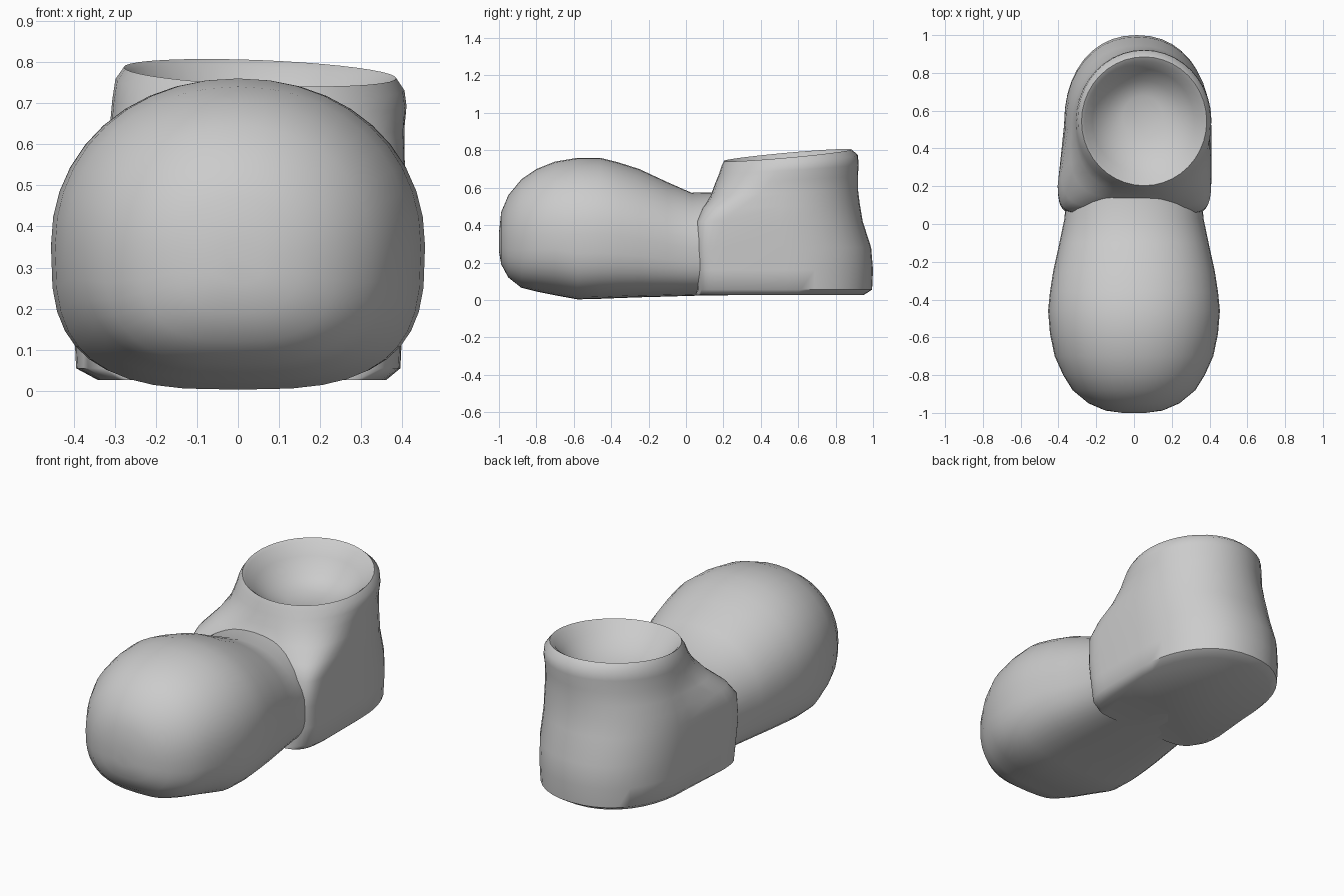
import bpy, math

N = 40


def power(v, e):
    return math.copysign(abs(v) ** e, v)


def loft(name, rings, angle=50):
    """Skin a list of equal rings and cap both ends."""
    n = len(rings[0])
    verts = [p for r in rings for p in r]
    faces = [(i * n + j, i * n + (j + 1) % n, (i + 1) * n + (j + 1) % n, (i + 1) * n + j)
             for i in range(len(rings) - 1) for j in range(n)]
    faces.append(tuple(reversed(range(n))))
    faces.append(tuple(range(len(verts) - n, len(verts))))
    me = bpy.data.meshes.new(name)
    me.from_pydata(verts, [], faces)
    ob = bpy.data.objects.new(name, me)
    bpy.context.collection.objects.link(ob)
    bpy.context.view_layer.objects.active = ob
    ob.select_set(True)
    bpy.ops.object.mode_set(mode='EDIT')
    bpy.ops.mesh.select_all(action='SELECT')
    bpy.ops.mesh.normals_make_consistent(inside=False)
    bpy.ops.object.mode_set(mode='OBJECT')
    bpy.ops.object.shade_smooth_by_angle(angle=math.radians(angle))
    ob.select_set(False)
    return ob


def toe_ring(y, half, bottom, top):
    """Round above, squarer towards the sole."""
    mid = bottom + (top - bottom) * 0.46
    low = 0.74 if y < -0.6 else 0.66
    ring = []
    for k in range(N):
        a = 2 * math.pi * k / N
        c, s = math.cos(a), math.sin(a)
        e = 0.95 if s >= 0 else low
        h = top - mid if s >= 0 else mid - bottom
        ring.append((half * power(c, e), y, mid + h * power(s, e)))
    return ring


def shaft_ring(z, left, right, front, back, ef, eb, tilt_y=0, tilt_x=0, bump=0):
    """Oval with its own front and back squareness; bump widens the front left."""
    cx, rx = (left + right) / 2, (right - left) / 2
    cy, ry = (front + back) / 2, (back - front) / 2
    ring = []
    for k in range(N):
        a = 2 * math.pi * k / N
        c, s = math.cos(a), math.sin(a)
        e = eb if s >= 0 else ef
        x, y = cx + rx * power(c, e), cy + ry * power(s, e)
        zz = z + tilt_y * (y - cy) + tilt_x * (x - cx)
        if c < 0:
            x -= bump * min(1, max(0, (0.5 - y) / 0.25)) * min(1, -c * 2)
        ring.append((x, y, zz))
    return ring


# Bulbous toe and instep: y, half width, bottom, top
toe = [(-1.0, 0.06, 0.26, 0.36), (-0.988, 0.15, 0.19, 0.47), (-0.95, 0.24, 0.12, 0.56),
       (-0.88, 0.325, 0.065, 0.645), (-0.80, 0.375, 0.045, 0.70), (-0.70, 0.42, 0.025, 0.74),
       (-0.58, 0.445, 0.003, 0.76), (-0.46, 0.455, 0.006, 0.76), (-0.36, 0.445, 0.01, 0.735),
       (-0.25, 0.428, 0.014, 0.70), (-0.10, 0.395, 0.018, 0.63), (0.03, 0.368, 0.022, 0.573),
       (0.14, 0.36, 0.025, 0.575), (0.22, 0.35, 0.025, 0.56), (0.4, 0.33, 0.028, 0.42)]
loft("toe_and_instep", [toe_ring(*r) for r in toe])

# Heel and ankle shaft, turned over at the rim and down into a shallow bowl
shaft = [
    (0.026, -0.34, 0.36, 0.05, 0.95, 0.30, 0.92),
    (0.055, -0.365, 0.395, 0.06, 0.995, 0.24, 0.92, 0, 0, 0.03),
    (0.16, -0.37, 0.40, 0.055, 1.0, 0.22, 0.92, 0, 0, 0.03),
    (0.28, -0.37, 0.405, 0.05, 0.99, 0.20, 0.92, 0, 0, 0.035),
    (0.42, -0.365, 0.41, 0.055, 0.945, 0.22, 0.94, 0, 0, 0.04),
    (0.50, -0.35, 0.41, 0.085, 0.93, 0.36, 0.95, 0.02, 0, 0.04),
    (0.57, -0.33, 0.405, 0.13, 0.92, 0.58, 0.97, 0.04, 0, 0.02),
    (0.64, -0.312, 0.405, 0.155, 0.92, 0.80, 1.0, 0.05),
    (0.70, -0.306, 0.41, 0.178, 0.922, 0.92, 1.0, 0.06, -0.02),
    (0.745, -0.298, 0.405, 0.19, 0.92, 0.97, 1.0, 0.08, -0.04),
    (0.774, -0.278, 0.385, 0.203, 0.885, 1.0, 1.0, 0.09, -0.04),
    (0.76, -0.262, 0.365, 0.22, 0.86, 1.0, 1.0, 0.09, -0.05),
    (0.71, -0.22, 0.32, 0.27, 0.82, 1.0, 1.0, 0.08, -0.03),
    (0.65, -0.15, 0.25, 0.35, 0.76, 1.0, 1.0, 0.03),
    (0.61, -0.06, 0.15, 0.45, 0.68, 1.0, 1.0),
]
loft("heel_and_shaft", [shaft_ring(*r) for r in shaft])
